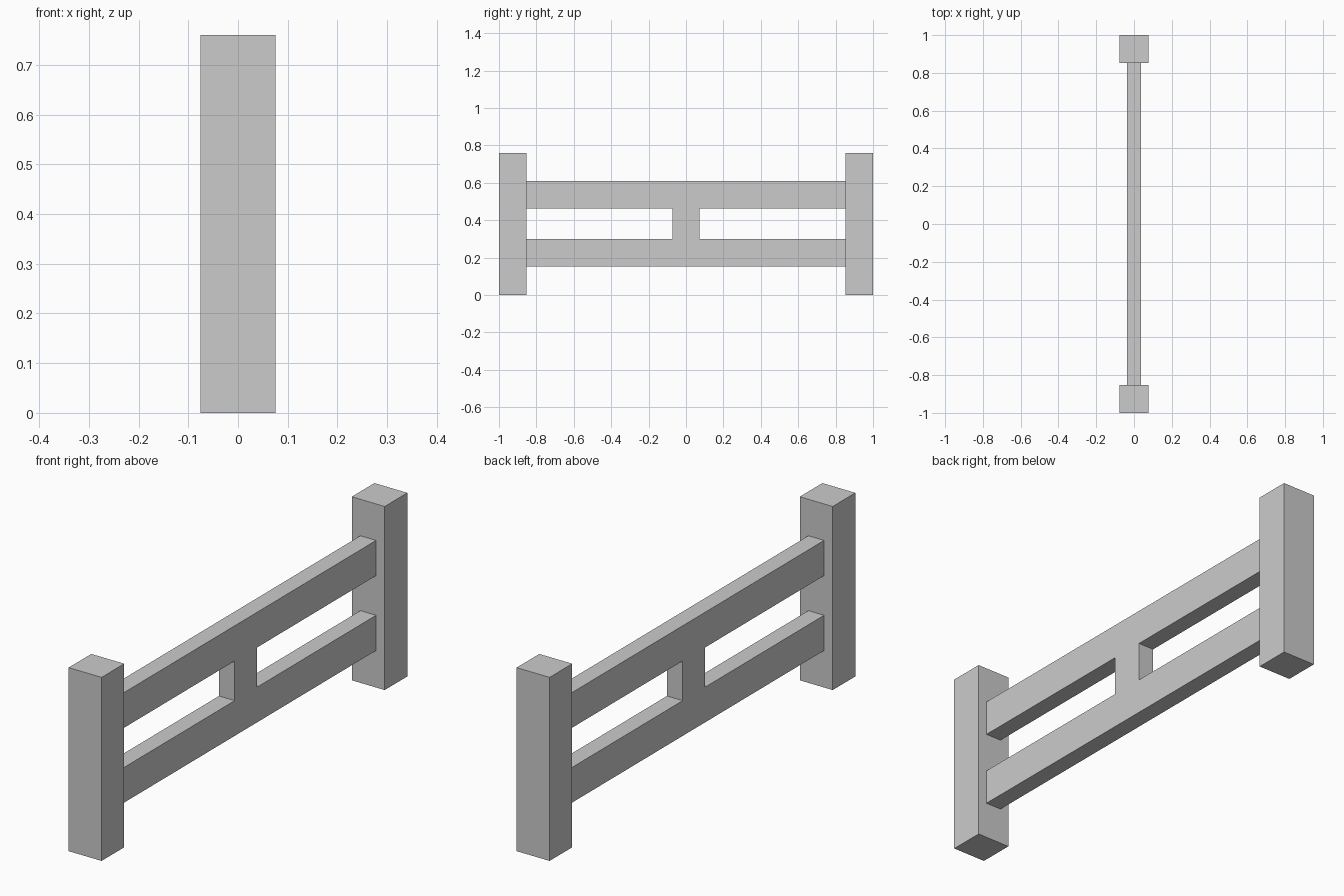
import bpy, bmesh

if "Cube" in bpy.data.objects:
    bpy.data.objects.remove(bpy.data.objects["Cube"])

POST_W, POST_D, POST_H = 0.151, 0.148, 0.76   # x, y, z size of a post
INNER = 1 - POST_D                            # inner face of the posts
RAIL_T, STRUT = 0.072, 0.073                  # rail thickness, strut half width
Z = (0.153, 0.299, 0.463, 0.609)              # rail bottoms and tops


def mesh_object(name, bm):
    bmesh.ops.recalc_face_normals(bm, faces=bm.faces)
    mesh = bpy.data.meshes.new(name)
    bm.to_mesh(mesh)
    bm.free()
    obj = bpy.data.objects.new(name, mesh)
    bpy.context.collection.objects.link(obj)
    return obj


# Two square end posts
for name, side in (("front_post", -1), ("back_post", 1)):
    bm = bmesh.new()
    bmesh.ops.create_cube(bm, size=1)
    bmesh.ops.scale(bm, vec=(POST_W, POST_D, POST_H), verts=bm.verts)
    bmesh.ops.translate(bm, vec=(0, side * (1 - POST_D / 2), POST_H / 2), verts=bm.verts)
    mesh_object(name, bm)

# Two rails joined by a central strut, as one extruded H profile
half = [(INNER, Z[3]), (INNER, Z[2]), (STRUT, Z[2]),
        (STRUT, Z[1]), (INNER, Z[1]), (INNER, Z[0])]
outline = half + [(-y, z) for y, z in reversed(half)]
bm = bmesh.new()
face = bm.faces.new([bm.verts.new((-RAIL_T / 2, y, z)) for y, z in outline])
ext = bmesh.ops.extrude_face_region(bm, geom=[face], use_keep_orig=True)
verts = [v for v in ext["geom"] if isinstance(v, bmesh.types.BMVert)]
bmesh.ops.translate(bm, vec=(RAIL_T, 0, 0), verts=verts)
mesh_object("rails_and_strut", bm)
